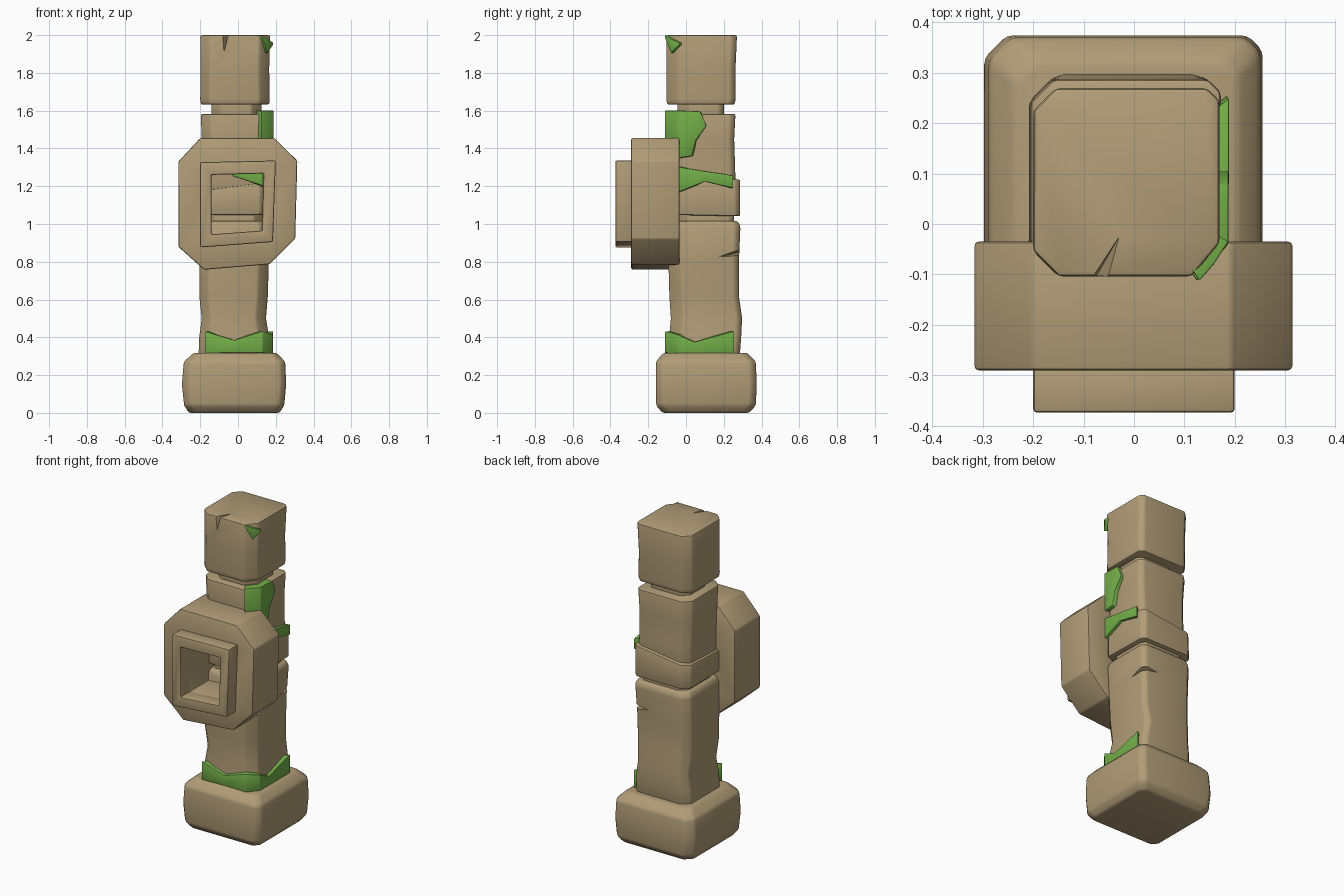
import bpy, bmesh
from mathutils import Vector

if "Cube" in bpy.data.objects:
    bpy.data.objects.remove(bpy.data.objects["Cube"])


def material(name, rgb):
    m = bpy.data.materials.new(name)
    m.diffuse_color = (*rgb, 1)
    m.use_nodes = True
    m.node_tree.nodes["Principled BSDF"].inputs["Base Color"].default_value = m.diffuse_color
    return m


STONE = material("sandstone", (0.44, 0.335, 0.185))
MOSS = material("moss green", (0.17, 0.42, 0.065))


def finish(name, bm, mat, bevel=0.01, cutters=()):
    bmesh.ops.recalc_face_normals(bm, faces=bm.faces[:])
    me = bpy.data.meshes.new(name)
    bm.to_mesh(me)
    bm.free()
    ob = bpy.data.objects.new(name, me)
    bpy.context.collection.objects.link(ob)
    me.materials.append(mat)
    bpy.ops.object.select_all(action='DESELECT')
    ob.select_set(True)
    bpy.context.view_layer.objects.active = ob
    if bevel:
        b = ob.modifiers.new("bevel", 'BEVEL')
        b.width, b.segments, b.limit_method = bevel, 2, 'ANGLE'
        b.angle_limit = 0.45
        bpy.ops.object.modifier_apply(modifier="bevel")
    for pts in cutters:
        # chipped cracks: cut a small hull out of the block
        cb = bmesh.new()
        vs = [cb.verts.new(p) for p in pts]
        bmesh.ops.convex_hull(cb, input=vs)
        bmesh.ops.recalc_face_normals(cb, faces=cb.faces[:])
        cm = bpy.data.meshes.new("crack_cutter")
        cb.to_mesh(cm)
        cb.free()
        cm.materials.append(mat)
        co = bpy.data.objects.new("crack_cutter", cm)
        bpy.context.collection.objects.link(co)
        co.hide_render = True
        m = ob.modifiers.new("crack", 'BOOLEAN')
        m.operation, m.object, m.solver = 'DIFFERENCE', co, 'EXACT'
        bpy.ops.object.modifier_apply(modifier="crack")
        bpy.data.objects.remove(co)
    bpy.ops.object.shade_smooth_by_angle(angle=0.55)
    return ob


def block(name, rings, ch=(0.05, 0.055, 0.025, 0.045), bevel=0.01, cutters=()):
    """Loft of chamfered rectangles: (z, x0, x1, y0, y1[, tilt_x, tilt_y])."""
    bm = bmesh.new()
    fl, fr, br, bl = ch
    loops = []
    for r in rings:
        z, x0, x1, y0, y1 = r[:5]
        tx, ty = r[5:] if len(r) > 5 else (0, 0)
        xy = [(x0 + fl, y0), (x1 - fr, y0), (x1, y0 + fr * 1.2), (x1, y1 - br),
              (x1 - br, y1), (x0 + bl, y1), (x0, y1 - bl), (x0, y0 + fl)]
        loops.append([bm.verts.new((x, y, z + tx * x + ty * (y - 0.09))) for x, y in xy])
    for a, b in zip(loops, loops[1:]):
        for i in range(8):
            j = (i + 1) % 8
            bm.faces.new((a[i], a[j], b[j], b[i]))
    bm.faces.new(loops[0][::-1])
    bm.faces.new(loops[-1])
    return finish(name, bm, STONE, bevel, cutters)


def frame(name, outer, hole, y0, y1):
    """Flat frame in xz with a four-sided hole, running from y0 to y1."""
    bm = bmesh.new()
    n, k = len(outer), len(outer) // 4
    o = [[bm.verts.new((x, y, z)) for x, z in outer] for y in (y0, y1)]
    h = [[bm.verts.new((x, y, z)) for x, z in hole] for y in (y0, y1)]
    for i in range(n):
        j = (i + 1) % n
        bm.faces.new((o[0][i], o[0][j], o[1][j], o[1][i]))
        for s in (0, 1):
            f = [o[s][i], o[s][j], h[s][j // k]]
            if i // k != j // k:
                f.append(h[s][i // k])
            bm.faces.new(f)
    for i in range(4):
        j = (i + 1) % 4
        bm.faces.new((h[0][i], h[0][j], h[1][j], h[1][i]))
    return finish(name, bm, STONE, 0.008)


def moss(name, path):
    """Patch hugging the pillar: path of (x, y, z_low, z_high)."""
    bm = bmesh.new()
    cols = []
    for x, y, a, b in path:
        d = Vector((-0.01 - x, 0.09 - y, 0)).normalized() * 0.05
        cols.append([bm.verts.new(p) for p in
                     ((x, y, a), (x, y, b), (x + d.x, y + d.y, b), (x + d.x, y + d.y, a))])
    for p, q in zip(cols, cols[1:]):
        for i in range(4):
            j = (i + 1) % 4
            bm.faces.new((p[i], p[j], q[j], q[i]))
    bm.faces.new(cols[0])
    bm.faces.new(cols[-1][::-1])
    return finish(name, bm, MOSS, 0.003)


# Stacked stone blocks, bottom to top
block("base", [(0, -0.26, 0.22, -0.125, 0.335), (0.04, -0.285, 0.245, -0.158, 0.37),
               (0.15, -0.297, 0.255, -0.16, 0.374), (0.27, -0.287, 0.25, -0.16, 0.37),
               (0.318, -0.235, 0.205, -0.12, 0.325)],
      (0.035, 0.03, 0.03, 0.045), 0.012)
block("lower_pillar", [(0.28, -0.21, 0.165, -0.09, 0.283), (0.40, -0.205, 0.165, -0.09, 0.292),
                       (0.50, -0.192, 0.148, -0.08, 0.297), (0.62, -0.205, 0.158, -0.088, 0.28),
                       (0.80, -0.205, 0.163, -0.093, 0.28), (0.985, -0.205, 0.172, -0.093, 0.288),
                       (1.015, -0.19, 0.16, -0.08, 0.275)],
      cutters=[[(0.2, 0.31, 0.83), (0.2, 0.31, 0.88), (0.17, 0.17, 0.825), (0.06, 0.285, 0.85)]])
block("lower_joint", [(0.97, -0.17, 0.14, -0.055, 0.255), (1.09, -0.17, 0.14, -0.055, 0.255)])
block("middle_block", [(1.045, -0.208, 0.172, -0.09, 0.287, 0, -0.02),
                       (1.21, -0.205, 0.172, -0.09, 0.287, 0.13, 0.04)])
block("upper_block", [(1.12, -0.19, 0.165, -0.085, 0.265), (1.30, -0.188, 0.163, -0.085, 0.26),
                      (1.45, -0.192, 0.165, -0.09, 0.255), (1.583, -0.197, 0.17, -0.093, 0.262)])
block("upper_joint", [(1.55, -0.14, 0.125, -0.045, 0.2), (1.67, -0.14, 0.125, -0.045, 0.2)])
block("cap", [(1.632, -0.197, 0.165, -0.1, 0.258), (1.66, -0.2, 0.168, -0.104, 0.262),
              (1.82, -0.198, 0.165, -0.102, 0.262), (2.0, -0.2, 0.17, -0.104, 0.27)],
      cutters=[[(-0.1, -0.13, 2.03), (-0.05, -0.13, 2.03), (-0.015, 0.0, 2.03), (-0.09, -0.13, 1.88)]])

# Window frame on the front, with a smaller raised rim
HOLE = [(-0.14, 1.26), (0.135, 1.267), (0.127, 0.965), (-0.14, 0.945)]
frame("window_frame", [(-0.316, 1.33), (-0.2, 1.455), (0.192, 1.455), (0.314, 1.335),
                       (0.303, 0.922), (0.168, 0.787), (-0.18, 0.758), (-0.316, 0.88)],
      HOLE, -0.29, -0.035)
frame("window_rim", [(-0.2, 1.327), (0.2, 1.336), (0.185, 0.905), (-0.2, 0.876)],
      HOLE, -0.374, -0.275)

# Moss patches on the front and right
moss("bottom_moss", [(-0.175, -0.11, 0.315, 0.432), (-0.02, -0.11, 0.32, 0.385),
                     (0.13, -0.11, 0.318, 0.432), (0.184, -0.045, 0.315, 0.415),
                     (0.185, 0.045, 0.312, 0.375), (0.185, 0.255, 0.305, 0.432)])
moss("middle_moss", [(-0.03, -0.105, 1.255, 1.265), (0.125, -0.107, 1.205, 1.29),
                     (0.187, -0.04, 1.17, 1.302), (0.188, 0.1, 1.225, 1.28),
                     (0.188, 0.25, 1.19, 1.257)])
moss("upper_moss", [(0.125, -0.113, 1.44, 1.6), (0.187, -0.04, 1.35, 1.6),
                    (0.187, 0.03, 1.36, 1.598), (0.187, 0.05, 1.44, 1.597),
                    (0.187, 0.075, 1.475, 1.595), (0.187, 0.105, 1.515, 1.53)])
moss("cap_moss", [(0.13, -0.112, 1.985, 2.0), (0.158, -0.08, 1.905, 1.98),
                  (0.187, -0.035, 1.95, 1.96)])
